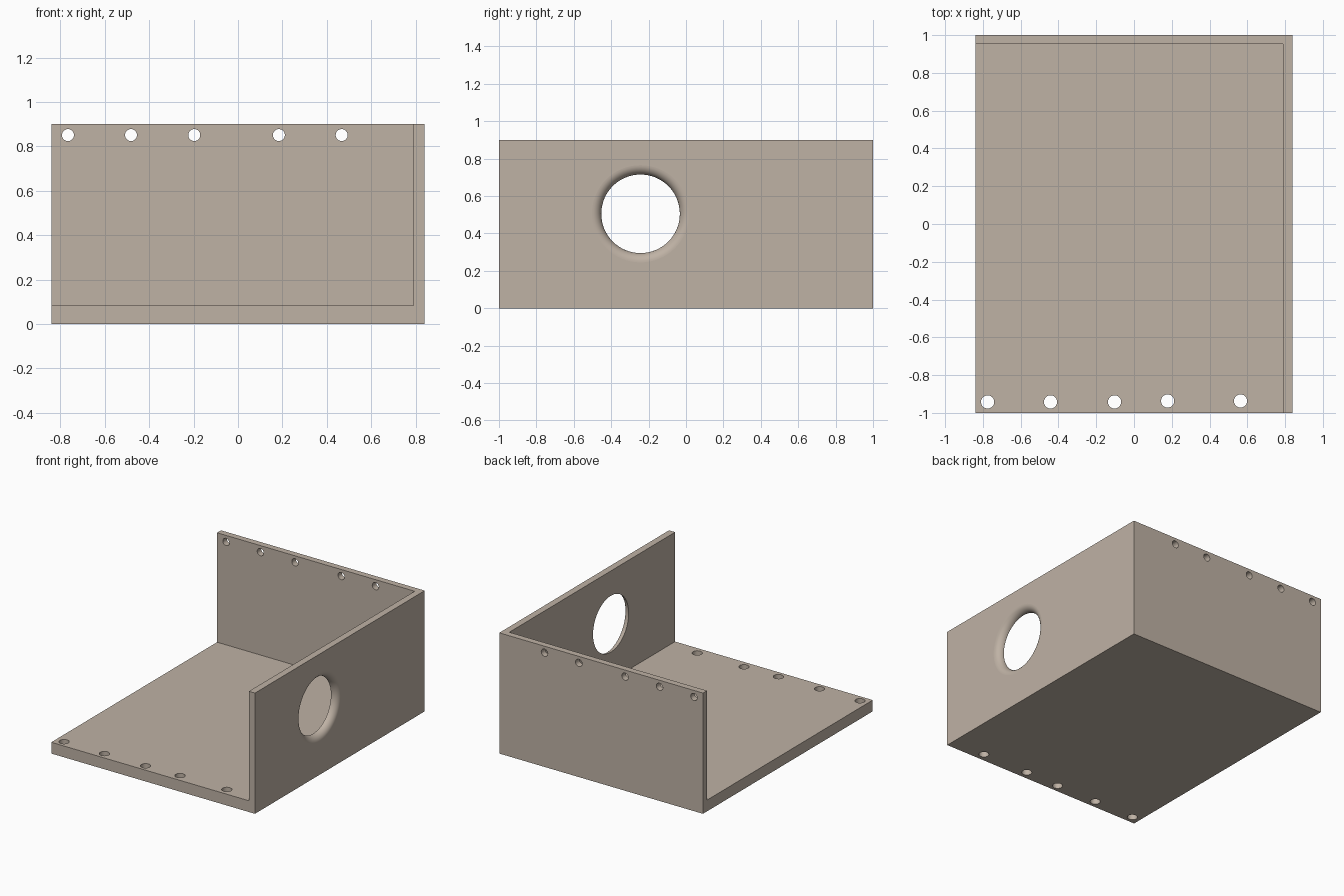
import bpy
import bmesh
from math import sin, cos, pi
from mathutils import Matrix, Vector

cube = bpy.data.objects.get("Cube")
if cube:
    bpy.data.objects.remove(cube, do_unlink=True)

HX, HY, HEIGHT = 0.84, 1.0, 0.9
FLOOR, SIDE, BACK = 0.084, 0.05, 0.047

clay = bpy.data.materials.new("warm_grey")
clay.use_nodes = True
colour = (0.52, 0.445, 0.375, 1)
clay.diffuse_color = colour
clay.node_tree.nodes["Principled BSDF"].inputs["Base Color"].default_value = colour


def make_object(name, bm):
    bmesh.ops.recalc_face_normals(bm, faces=bm.faces)
    mesh = bpy.data.meshes.new(name)
    bm.to_mesh(mesh)
    bm.free()
    mesh.materials.append(clay)
    obj = bpy.data.objects.new(name, mesh)
    bpy.context.collection.objects.link(obj)
    return obj


def box(name, low, high):
    low, high = Vector(low), Vector(high)
    bm = bmesh.new()
    bmesh.ops.create_cube(bm, size=1, matrix=Matrix.Translation((low + high) / 2)
                          @ Matrix.Diagonal((*(high - low), 1)))
    return make_object(name, bm)


def drill(name, centre, radius, axis):
    bm = bmesh.new()
    turn = Matrix.Rotation(pi / 2, 4, "X") if axis == "Y" else Matrix()
    bmesh.ops.create_cone(bm, cap_ends=True, segments=32, radius1=radius, radius2=radius,
                          depth=0.3, matrix=Matrix.Translation(centre) @ turn)
    return make_object(name, bm)


def flared_drill(name, y, z, radius, fillet, steps=10):
    # Half profile of the rounded opening, spun about the x axis
    inner = HX - fillet
    profile = [(inner - 0.1, 0), (inner - 0.1, radius)]
    for i in range(steps + 1):
        t = pi / 2 * i / steps
        profile.append((inner + fillet * sin(t), radius + fillet * (1 - cos(t))))
    profile += [(HX + 0.1, radius + fillet), (HX + 0.1, 0)]
    bm = bmesh.new()
    verts = [bm.verts.new((x, y, z + r)) for x, r in profile]
    edges = [bm.edges.new(pair) for pair in zip(verts, verts[1:])]
    bmesh.ops.spin(bm, geom=verts + edges, cent=(0, y, z), axis=(1, 0, 0),
                   angle=2 * pi, steps=64)
    bmesh.ops.remove_doubles(bm, verts=bm.verts, dist=0.0001)
    return make_object(name, bm)


# Body: floor with one side wall and a back wall
tray = box("corner_tray", (-HX, -HY, 0), (HX, HY, HEIGHT))
cutters = [box("cavity_cutter", (-HX - 1, -HY - 1, FLOOR), (HX - SIDE, HY - BACK, HEIGHT + 1))]

# Screw holes along the back wall's top and the floor's front edge
for x in (-0.766, -0.482, -0.197, 0.184, 0.467):
    cutters.append(drill("back_hole_cutter", (x, HY, 0.851), 0.027, "Y"))
for x, y in ((-0.775, -0.942), (-0.442, -0.942), (-0.103, -0.942), (0.178, -0.937), (0.564, -0.937)):
    cutters.append(drill("floor_hole_cutter", (x, y, 0), 0.035, "Z"))

# Large opening in the side wall, rounded on the outside
cutters.append(flared_drill("opening_cutter", -0.243, 0.505, 0.21, SIDE))

bpy.context.view_layer.objects.active = tray
for cutter in cutters:
    cutter.hide_render = True
    mod = tray.modifiers.new("cut", "BOOLEAN")
    mod.operation = "DIFFERENCE"
    mod.solver = "EXACT"
    mod.object = cutter
    bpy.ops.object.modifier_apply(modifier=mod.name)
    bpy.data.objects.remove(cutter, do_unlink=True)

# Smooth the curved hole walls, keep the flat panels flat
tray.select_set(True)
bpy.ops.object.shade_smooth_by_angle(angle=pi / 6)
for face in tray.data.polygons:
    face.use_smooth = face.area < 0.01
